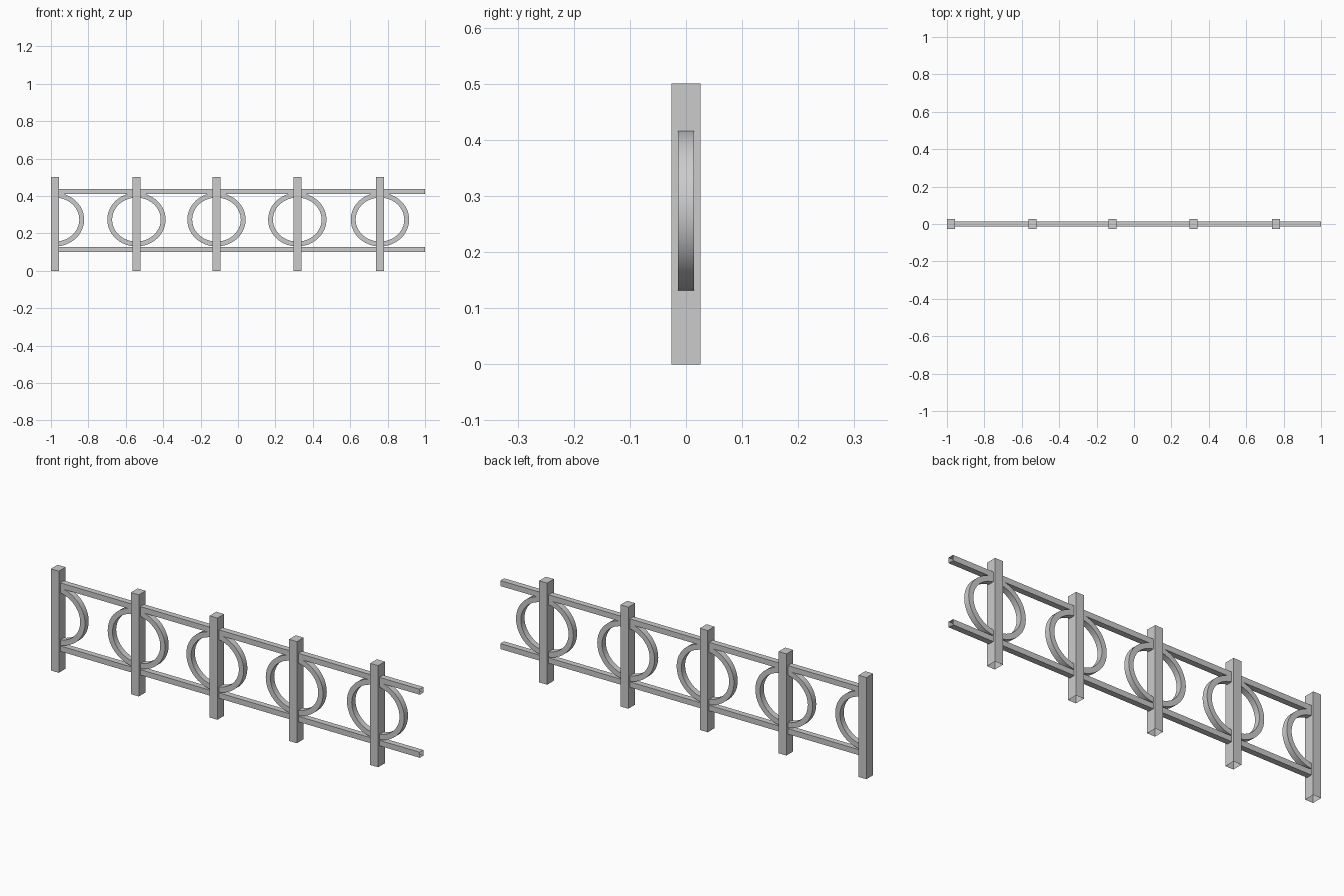
import bpy, bmesh, math
from mathutils import Vector

if "Cube" in bpy.data.objects:
    bpy.data.objects.remove(bpy.data.objects["Cube"], do_unlink=True)

grey = bpy.data.materials.new("plain grey")
grey.use_nodes = True
colour = (0.6, 0.6, 0.6, 1)
grey.diffuse_color = colour
grey.node_tree.nodes["Principled BSDF"].inputs["Base Color"].default_value = colour


def finish(name, bm):
    mesh = bpy.data.meshes.new(name)
    bm.to_mesh(mesh)
    bm.free()
    mesh.materials.append(grey)
    obj = bpy.data.objects.new(name, mesh)
    bpy.context.collection.objects.link(obj)
    return obj


def open_box(name, low, high, open_sides):
    """Box between two corners, without the faces pointing along open_sides."""
    bm = bmesh.new()
    bmesh.ops.create_cube(bm, size=1)
    low, high = Vector(low), Vector(high)
    for v in bm.verts:
        v.co = (low + high) / 2 + v.co * (high - low)
    bm.normal_update()
    gone = [f for f in bm.faces
            if any(f.normal.dot(Vector(d)) > 0.9 for d in open_sides)]
    bmesh.ops.delete(bm, geom=gone, context='FACES')
    return finish(name, bm)


def ring(name, x, start, sweep, segments):
    """Slightly oval flat band, swept around the y axis."""
    bm = bmesh.new()
    profile = [(0, -DEPTH), (0, DEPTH), (BAND, DEPTH), (BAND, -DEPTH)]
    closed = sweep > 6
    loops = []
    for i in range(segments if closed else segments + 1):
        a = start + sweep * i / segments
        loops.append([bm.verts.new((x + (RING_X - inset) * math.cos(a), y,
                                    RING_MID + (RING_Z - inset) * math.sin(a)))
                      for inset, y in profile])
    pairs = list(zip(loops, loops[1:]))
    if closed:
        pairs.append((loops[-1], loops[0]))
    for p, q in pairs:
        for k in range(4):
            n = (k + 1) % 4
            bm.faces.new((p[k], p[n], q[n], q[k]))
    bmesh.ops.recalc_face_normals(bm, faces=bm.faces)
    obj = finish(name, bm)
    bpy.ops.object.select_all(action='DESELECT')
    obj.select_set(True)
    bpy.context.view_layer.objects.active = obj
    bpy.ops.object.shade_smooth_by_angle(angle=math.radians(30))


DEPTH, BAND = 0.0145, 0.026
RING_X, RING_Z, RING_MID = 0.156, 0.1435, 0.2735
POST_X, POST_Y = 0.0215, 0.026
posts = [-0.9785, -0.543, -0.115, 0.317, 0.759]

# Upright posts with a ring around each; the end post holds half a ring
for i, x in enumerate(posts):
    open_box(f"post_{i + 1}", (x - POST_X, -POST_Y, 0), (x + POST_X, POST_Y, 0.5),
             [(0, 0, -1)])
    if i == 0:
        ring("half_ring", x, -math.pi / 2, math.pi, 24)
    else:
        ring(f"ring_{i + 1}", x, 0, math.tau, 48)

# Long hollow rails, open at the ends
for name, z in (("lower_rail", 0.101), ("upper_rail", 0.411)):
    open_box(name, (posts[0], -DEPTH, z), (1, DEPTH, z + 0.027),
             [(1, 0, 0), (-1, 0, 0)])
